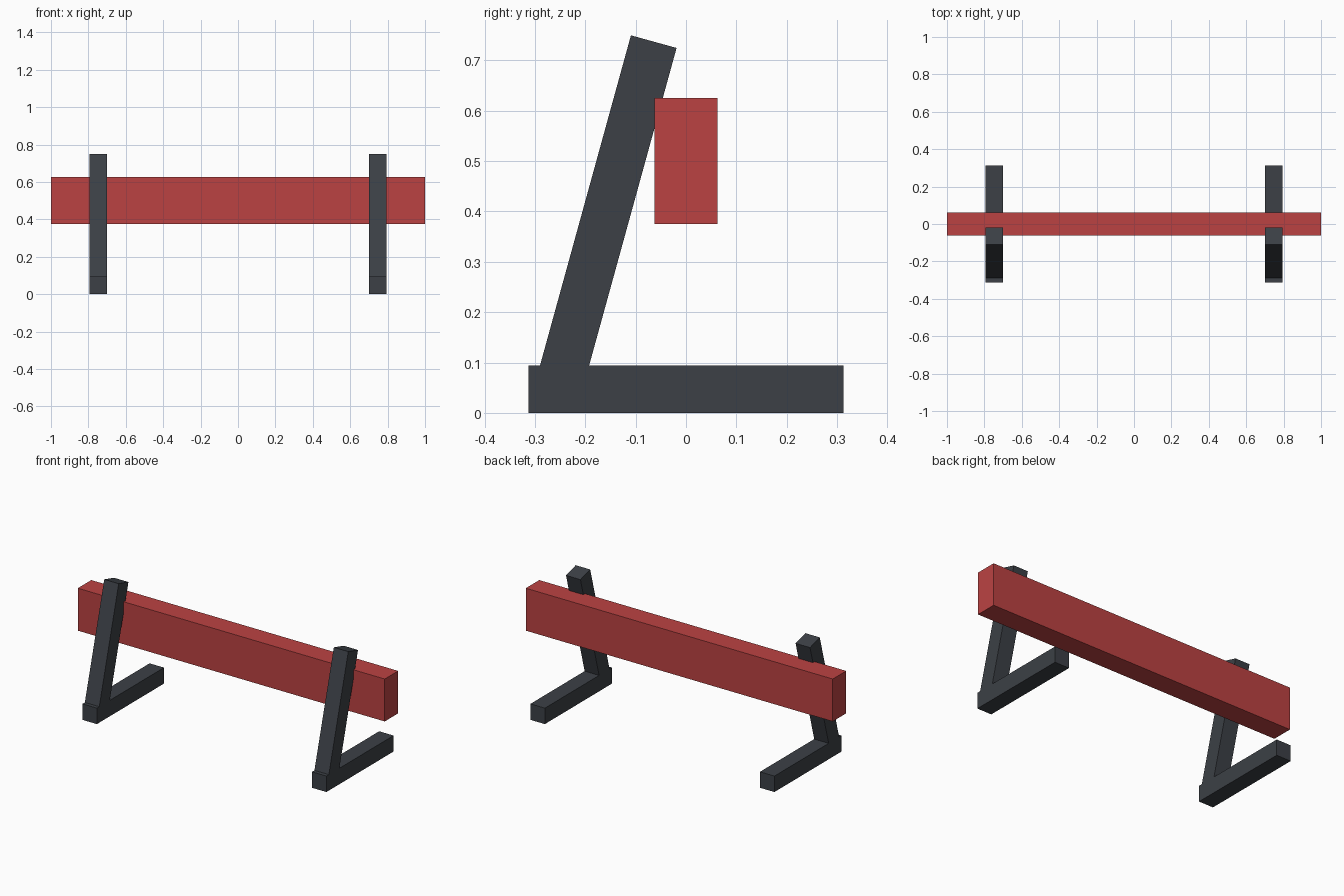
import bpy
from math import radians, sin, cos

if "Cube" in bpy.data.objects:
    bpy.data.objects.remove(bpy.data.objects["Cube"])


def material(name, rgb):
    m = bpy.data.materials.new(name)
    m.diffuse_color = (*rgb, 1)
    m.use_nodes = True
    m.node_tree.nodes["Principled BSDF"].inputs["Base Color"].default_value = m.diffuse_color
    return m


RED = material("red_paint", (0.5, 0.055, 0.055))
DARK = material("dark_metal", (0.045, 0.051, 0.061))


def box(name, size, loc, mat, tilt=0.0):
    bpy.ops.mesh.primitive_cube_add(size=1, location=loc, rotation=(tilt, 0, 0))
    ob = bpy.context.object
    ob.name = name
    ob.scale = size
    ob.data.materials.append(mat)
    return ob


W = 0.094            # square bar thickness
LEAN = radians(15.4)
LENGTH = 0.69
TOP_Y, TOP_Z = -0.064, 0.737   # middle of the post's top end

# Horizontal beam
box("beam", (2, 0.125, 0.25), (0, 0, 0.5), RED)

# Two stands: a floor bar and a leaning post sunk into it
for side, x in (("left", -0.748), ("right", 0.748)):
    box(side + "_foot", (W, 0.625, W), (x, 0, W / 2), DARK)
    centre = (x, TOP_Y - sin(LEAN) * LENGTH / 2, TOP_Z - cos(LEAN) * LENGTH / 2)
    box(side + "_post", (W, W, LENGTH), centre, DARK, -LEAN)
